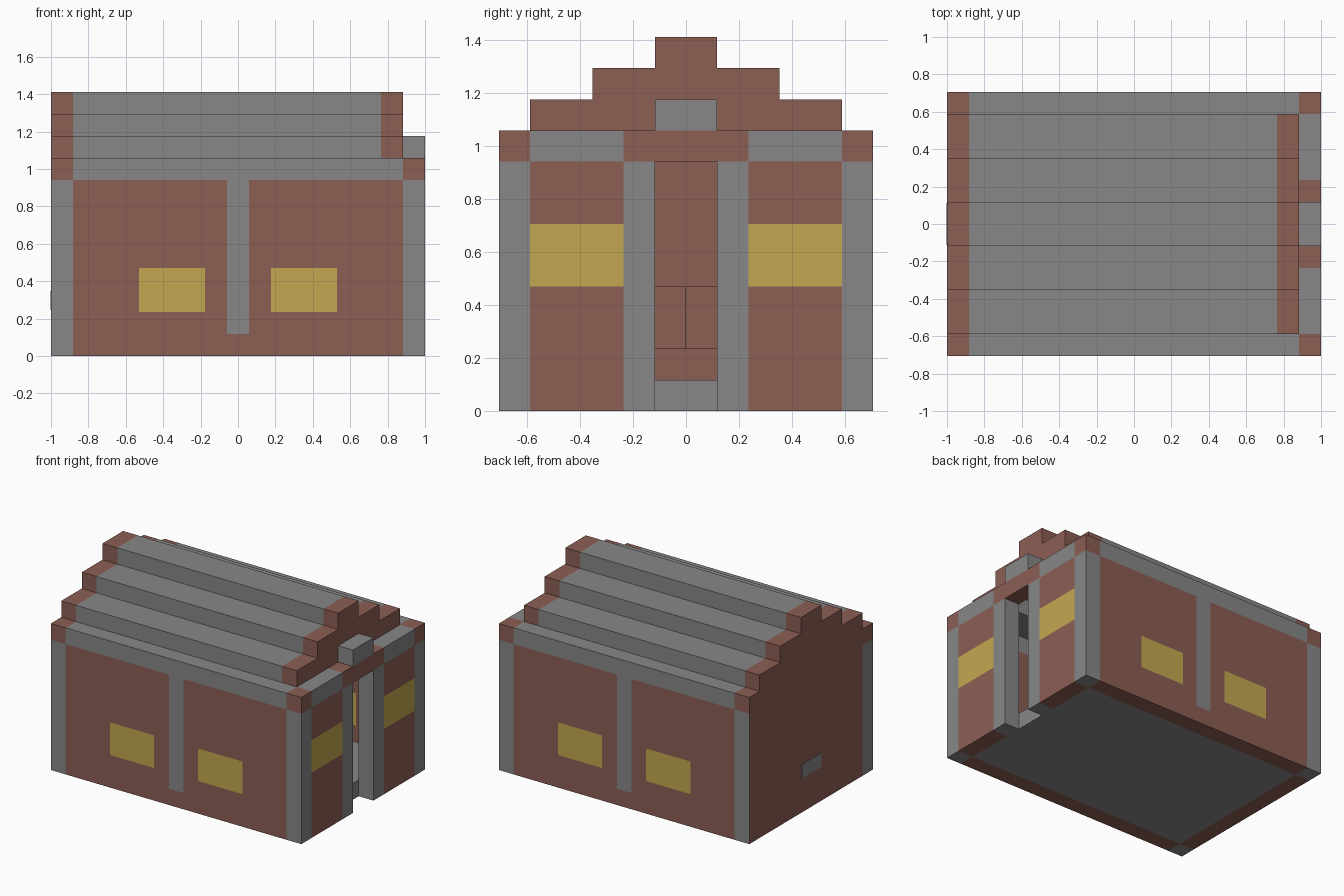
import bpy, bmesh
from mathutils import Vector

cube = bpy.data.objects.get("Cube")
if cube:
    bpy.data.objects.remove(cube, do_unlink=True)

U = 2 / 17                      # one building block
CENTRE = Vector((8.5, 6, 0))    # block grid origin is the front left corner
BROWN, GREY, YELLOW = range(3)


def material(name, colour):
    m = bpy.data.materials.new(name)
    m.use_nodes = True
    m.diffuse_color = (*colour, 1)
    bsdf = m.node_tree.nodes["Principled BSDF"]
    bsdf.inputs["Base Color"].default_value = (*colour, 1)
    bsdf.inputs["Roughness"].default_value = 0.9
    return m


MATS = [material("brick brown", (0.26, 0.112, 0.088)),
        material("stone grey", (0.245, 0.245, 0.245)),
        material("window yellow", (0.55, 0.39, 0.082))]


def finish(name, bm, paint):
    """Colour faces by rule or single index, then scale blocks to units."""
    bmesh.ops.recalc_face_normals(bm, faces=bm.faces)
    for f in bm.faces:
        c = f.calc_center_median()
        f.material_index = paint(c, f.normal) if callable(paint) else paint
    for v in bm.verts:
        v.co = (v.co - CENTRE) * U
    mesh = bpy.data.meshes.new(name)
    bm.to_mesh(mesh)
    bm.free()
    for m in MATS:
        mesh.materials.append(m)
    obj = bpy.data.objects.new(name, mesh)
    bpy.context.collection.objects.link(obj)
    return obj


def block(name, lo, hi, paint, cuts=((), (), ())):
    """Box between two grid corners, cut along the given grid planes."""
    bm = bmesh.new()
    bmesh.ops.create_cube(bm, size=1)
    lo, hi = Vector(lo), Vector(hi)
    for v in bm.verts:
        v.co = (lo + hi) / 2 + v.co * (hi - lo)
    for axis, places in enumerate(cuts):
        normal = Vector([float(i == axis) for i in range(3)])
        for p in places:
            geom = bm.verts[:] + bm.edges[:] + bm.faces[:]
            bmesh.ops.bisect_plane(bm, geom=geom, plane_co=normal * p,
                                   plane_no=normal, dist=1e-5)
    return finish(name, bm, paint)


def gable(name, x, base):
    """Stepped gable, one block thick."""
    half = [(5, base), (5, 10), (3, 10), (3, 11), (1, 11), (1, 12)]
    outline = half + [(-a, z) for a, z in reversed(half)]
    bm = bmesh.new()
    face = bm.faces.new([bm.verts.new((x, 6 + a, z)) for a, z in outline])
    ext = bmesh.ops.extrude_face_region(bm, geom=[face])
    moved = [g for g in ext["geom"] if isinstance(g, bmesh.types.BMVert)]
    bmesh.ops.translate(bm, verts=moved, vec=(1, 0, 0))
    return finish(name, bm, BROWN)


def long_wall_paint(c, n):
    corner = c.x < 1 or c.x > 16
    if c.z > 8:
        return BROWN if corner else GREY
    if corner:
        return BROWN if n.x < -0.5 and c.y > 6 else GREY
    if 8 < c.x < 9 and c.z > 1:
        return GREY
    if 2 < c.z < 4 and (4 < c.x < 7 or 10 < c.x < 13):
        return YELLOW
    return BROWN


def door_wall_paint(c, n):
    post = abs(c.y - 6) < 2
    if c.z > 8:
        return BROWN if post else GREY
    if post:
        return GREY
    return YELLOW if 4 < c.z < 6 else BROWN


# long walls with corner columns, middle post and windows
for name, y in (("front_wall", 0), ("back_wall", 11)):
    block(name, (0, y, 0), (17, y + 1, 9), long_wall_paint,
          ((1, 4, 7, 8, 9, 10, 13, 16), (), (1, 2, 4, 8)))

# entrance wall: two halves, lintel and sign stone
for name, y, post in (("entrance_wall_front", 1, 4), ("entrance_wall_back", 7, 8)):
    block(name, (16, y, 0), (17, y + 4, 9), door_wall_paint,
          ((), (post,), (4, 6, 8)))
block("door_lintel", (16, 5, 8), (17, 7, 9), BROWN)
block("door_sign_stone", (16, 5, 9), (17, 7, 10), GREY)

# end wall, upper gable, and the small stone plate on the end wall
gable("end_wall", 0, 0)
gable("entrance_gable", 15, 9)
block("end_wall_plate", (-0.03, 5.05, 2.1), (0, 6.95, 2.95), GREY)

# floor
block("floor", (1, 1, 0), (16, 11, 1), GREY)

# stepped roof courses, mirrored about the ridge
for i, a in enumerate((3, 1)):
    z = 9 + i
    block(f"roof_step_front_{i}", (1, 4 - a, z), (15, 6 - a, z + 1), GREY)
    block(f"roof_step_back_{i}", (1, 6 + a, z), (15, 8 + a, z + 1), GREY)
block("roof_ridge", (1, 5, 11), (15, 7, 12), GREY)

# bench and paired backs against the inner end wall
block("bench", (1, 4, 1), (3, 8, 2), BROWN)
block("bench_back_front", (1, 4, 2), (2, 6, 4), BROWN)
block("bench_back_rear", (1, 6, 2), (1.5, 8, 4), BROWN)
